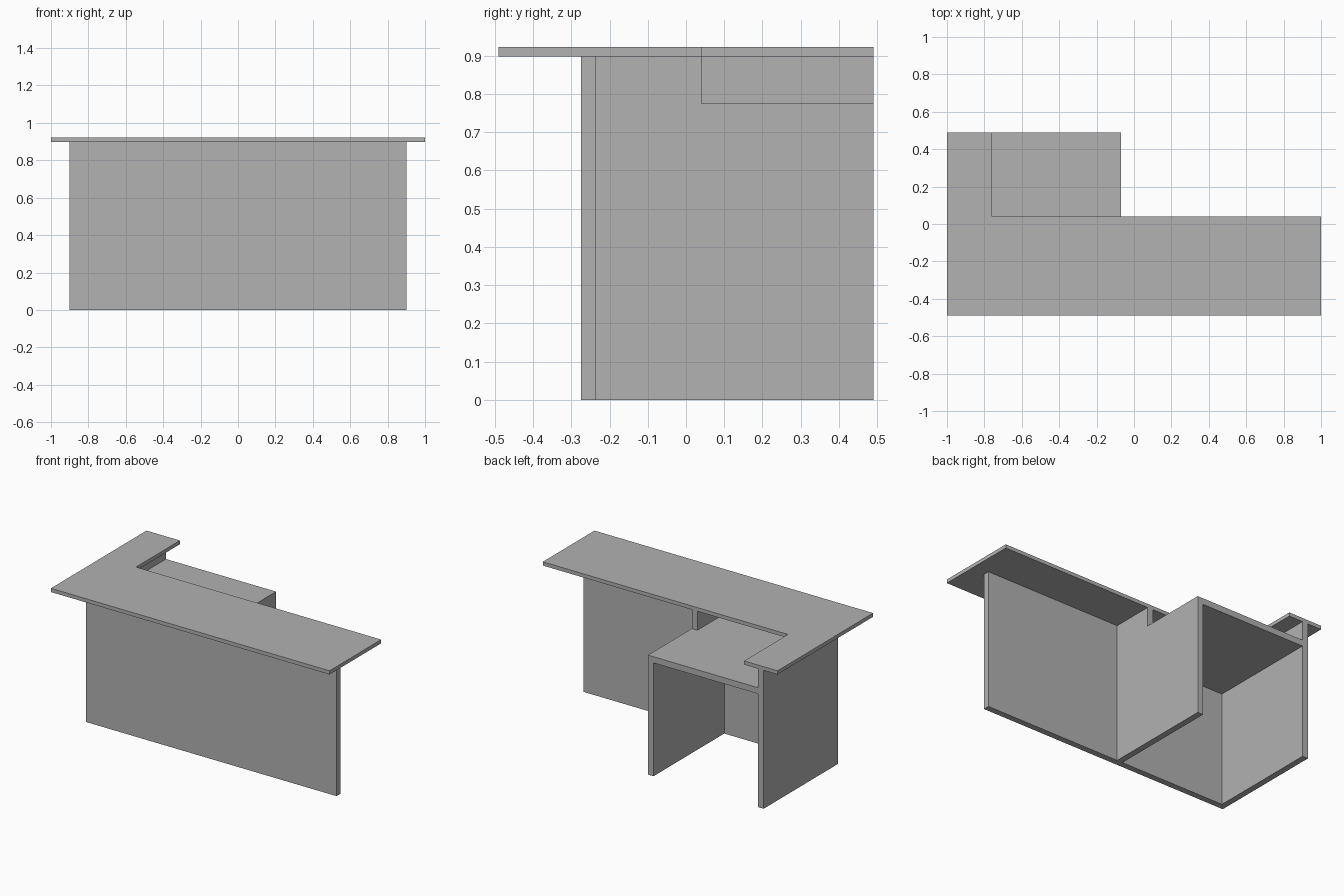
import bpy
import bmesh
from mathutils import Vector

cube = bpy.data.objects.get("Cube")
if cube:
    bpy.data.objects.remove(cube, do_unlink=True)

# One plain grey finish for the whole desk
grey = bpy.data.materials.new("plain grey")
grey.use_nodes = True
colour = (0.445, 0.445, 0.445, 1.0)
grey.diffuse_color = colour
grey.node_tree.nodes["Principled BSDF"].inputs["Base Color"].default_value = colour


def slab(name, outline, direction):
    """Extrude a flat outline into a solid board."""
    bm = bmesh.new()
    face = bm.faces.new([bm.verts.new(p) for p in outline])
    extruded = bmesh.ops.extrude_face_region(bm, geom=[face])["geom"]
    verts = [g for g in extruded if isinstance(g, bmesh.types.BMVert)]
    bmesh.ops.translate(bm, verts=verts, vec=Vector(direction))
    bmesh.ops.recalc_face_normals(bm, faces=bm.faces)
    mesh = bpy.data.meshes.new(name)
    bm.to_mesh(mesh)
    bm.free()
    mesh.materials.append(grey)
    obj = bpy.data.objects.new(name, mesh)
    bpy.context.collection.objects.link(obj)
    return obj


def board(name, x, y, z):
    """Rectangular board between the given limits."""
    outline = [(x[0], y[0], z[0]), (x[1], y[0], z[0]),
               (x[1], y[1], z[0]), (x[0], y[1], z[0])]
    return slab(name, outline, (0, 0, z[1] - z[0]))


# Shared dimensions
thick = 0.04
half = 0.90                      # half width of the base
front, inner = -0.275, -0.235    # faces of the front panel
step, back = 0.04, 0.49          # rear edges of long counter and short leg
under, top = 0.898, 0.922        # counter underside and top
desk_top = 0.775
mid_x = -0.07                    # outer face of the middle panel

# Upright panels
board("front_panel", (-half, half), (front, inner), (0, under))
board("right_side_panel", (-half, thick - half), (inner, back), (0, under))
stepped = [(inner, 0), (back, 0), (back, desk_top),
           (step, desk_top), (step, under), (inner, under)]
slab("middle_panel", [(mid_x - thick, y, z) for y, z in stepped], (thick, 0, 0))

# Lower work surface between the two side panels
board("work_surface", (thick - half, mid_x - thick), (inner, back),
      (desk_top - thick, desk_top))

# L-shaped counter top
corner = [(-1, -back), (1, -back), (1, step),
          (-0.76, step), (-0.76, back), (-1, back)]
slab("counter_top", [(x, y, under) for x, y in corner], (0, 0, top - under))
